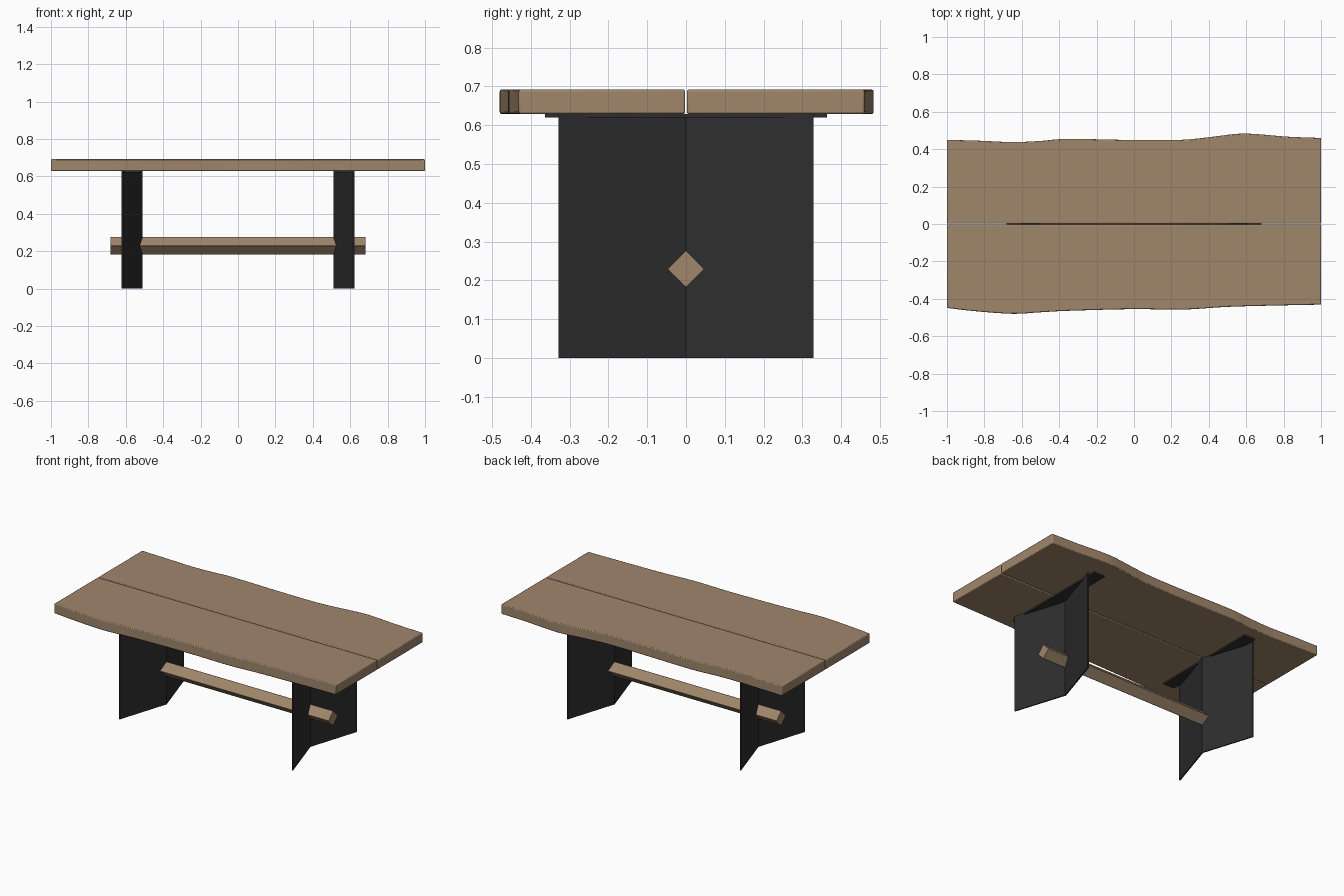
import bpy, bmesh, math
from mathutils import Vector

cube = bpy.data.objects.get("Cube")
if cube:
    bpy.data.objects.remove(cube, do_unlink=True)


def material(name, rgb):
    mat = bpy.data.materials.new(name)
    mat.use_nodes = True
    mat.diffuse_color = (*rgb, 1)
    mat.node_tree.nodes["Principled BSDF"].inputs["Base Color"].default_value = (*rgb, 1)
    return mat


wood = material("warm oak", (0.35, 0.24, 0.148))
steel = material("black steel", (0.027, 0.027, 0.027))


def prism(name, outline, depth, mat, bevel):
    """Extrude a closed list of 3D points along the depth vector."""
    bm = bmesh.new()
    face = bm.faces.new([bm.verts.new(p) for p in outline])
    grown = bmesh.ops.extrude_face_region(bm, geom=[face])
    moved = [g for g in grown["geom"] if isinstance(g, bmesh.types.BMVert)]
    bmesh.ops.translate(bm, verts=moved, vec=depth)
    bmesh.ops.recalc_face_normals(bm, faces=bm.faces)
    mesh = bpy.data.meshes.new(name)
    bm.to_mesh(mesh)
    bm.free()
    mesh.materials.append(mat)
    obj = bpy.data.objects.new(name, mesh)
    bpy.context.collection.objects.link(obj)
    if bevel:
        mod = obj.modifiers.new("soft edges", "BEVEL")
        mod.width = bevel
        mod.segments = 2
        mod.limit_method = "ANGLE"
        mod.angle_limit = math.radians(40)
    bpy.ops.object.select_all(action="DESELECT")
    obj.select_set(True)
    bpy.context.view_layer.objects.active = obj
    bpy.ops.object.shade_smooth_by_angle(angle=math.radians(30))
    return obj


def smooth_path(points, steps=5):
    """Catmull-Rom curve through the points."""
    pts = [Vector(p) for p in points]
    pts = [2 * pts[0] - pts[1]] + pts + [2 * pts[-1] - pts[-2]]
    path = []
    for a, b, c, d in zip(pts, pts[1:], pts[2:], pts[3:]):
        for i in range(steps):
            t = i / steps
            path.append(0.5 * (2 * b + (c - a) * t + (2 * a - 5 * b + 4 * c - d) * t ** 2
                               + (3 * b - a - 3 * c + d) * t ** 3))
    return path + [pts[-2]]


# Table top: two planks with natural wavy outer edges and a narrow gap
TOP, UNDER, GAP = 0.692, 0.629, 0.002
back_edge = [(-1, .45), (-.82, .445), (-.65, .438), (-.5, .444), (-.35, .455), (0, .449),
             (.25, .45), (.4, .464), (.55, .482), (.65, .481), (.82, .467), (1, .46)]
front_edge = [(-1, -.449), (-.85, -.466), (-.65, -.48), (-.5, -.472), (-.35, -.464),
              (0, -.455), (.25, -.458), (.5, -.443), (.75, -.436), (1, -.431)]
for name, edge, side in (("back_plank", back_edge, 1), ("front_plank", front_edge, -1)):
    outline = [(p.x, p.y, UNDER) for p in smooth_path(edge)]
    outline += [(1, side * GAP, UNDER), (-1, side * GAP, UNDER)]
    prism(name, outline, (0, 0, TOP - UNDER), wood, 0.005)

# Legs: folded steel sheets, each with a mounting plate on top
FOLD, FLARE, HALF, SHEET = 0.51, 0.615, 0.328, 0.008
for name, s in (("left", 1), ("right", -1)):
    inner = [(FLARE, -HALF), (FOLD, 0), (FLARE, HALF)]
    outer = [(x + SHEET, y) for x, y in reversed(inner)]
    prism(name + "_leg", [(s * x, y, 0) for x, y in inner + outer],
          (0, 0, UNDER), steel, 0)
    corners = [(.525, -.363), (.603, -.363), (.603, .363), (.525, .363)]
    prism(name + "_mounting_plate", [(s * x, y, 0.62) for x, y in corners],
          (0, 0, UNDER - 0.62), steel, 0)

# Stretcher: square beam set on edge, passing through both legs
R, MID, REACH = 0.048, 0.229, 0.682
diamond = [(-REACH, R * math.cos(k * math.pi / 2), MID + R * math.sin(k * math.pi / 2))
           for k in range(4)]
prism("stretcher_beam", diamond, (2 * REACH, 0, 0), wood, 0.003)
